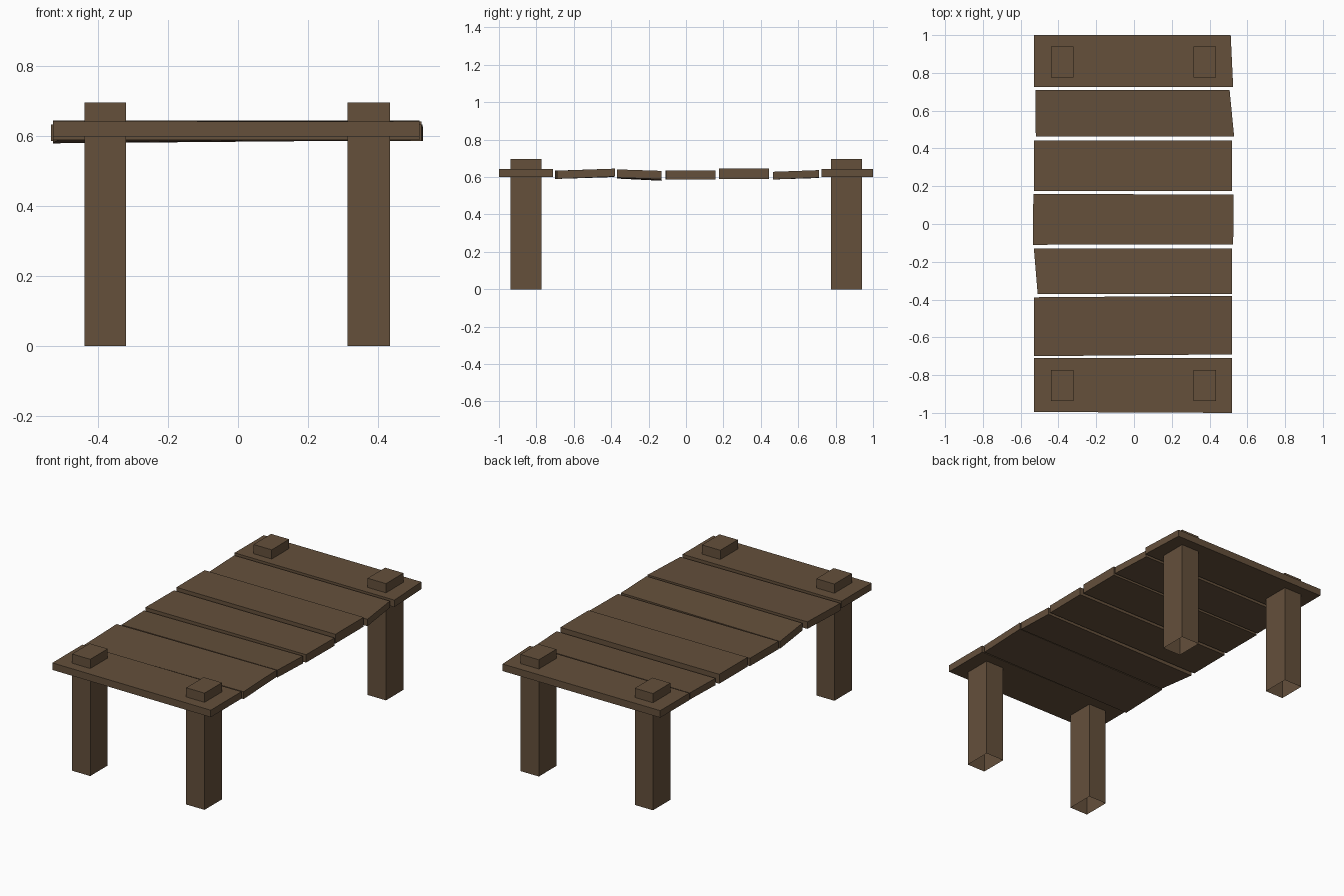
import bpy, bmesh

if "Cube" in bpy.data.objects:
    bpy.data.objects.remove(bpy.data.objects["Cube"])

wood = bpy.data.materials.new("dark brown wood")
wood.diffuse_color = (0.128, 0.080, 0.044, 1)
wood.use_nodes = True
wood.node_tree.nodes["Principled BSDF"].inputs["Base Color"].default_value = wood.diffuse_color


def make(name, verts, faces):
    me = bpy.data.meshes.new(name)
    me.from_pydata(verts, [], faces)
    me.materials.append(wood)
    bm = bmesh.new()
    bm.from_mesh(me)
    bmesh.ops.recalc_face_normals(bm, faces=bm.faces)
    bm.to_mesh(me)
    bm.free()
    ob = bpy.data.objects.new(name, me)
    bpy.context.collection.objects.link(ob)
    return ob


SIDES = [(0, 1, 5, 4), (1, 2, 6, 5), (2, 3, 7, 6), (3, 0, 4, 7)]
TOP, BOTTOM = (4, 5, 6, 7), (3, 2, 1, 0)


# Slightly crooked deck plank: front edge and back edge each have
# (x_left, x_right, y_left, y_right, z_bottom_left, z_bottom_right, thickness)
def plank(name, f, b):
    low = [(f[0], f[2], f[4]), (f[1], f[3], f[5]),
           (b[1], b[3], b[5]), (b[0], b[2], b[4])]
    thick = [f[6], f[6], b[6], b[6]]
    high = [(x, y, z + t) for (x, y, z), t in zip(low, thick)]
    make(name, low + high, SIDES + [TOP, BOTTOM])


planks = [
    ((-.53, .52, -.995, -1.0, .60, .60, .042), (-.53, .52, -.71, -.71, .60, .60, .042)),
    ((-.53, .52, -.70, -.69, .59, .59, .044), (-.53, .52, -.388, -.38, .60, .603, .042)),
    ((-.51, .52, -.37, -.37, .592, .597, .044), (-.53, .52, -.13, -.13, .58, .589, .044)),
    ((-.535, .525, -.11, -.108, .587, .587, .047), (-.533, .528, .158, .157, .587, .587, .047)),
    ((-.53, .52, .176, .176, .59, .59, .056), (-.53, .52, .443, .443, .59, .59, .056)),
    ((-.52, .53, .464, .464, .587, .587, .041), (-.522, .506, .71, .71, .595, .597, .04)),
    ((-.53, .525, .725, .725, .60, .60, .042), (-.53, .512, 1.0, 1.0, .60, .60, .042)),
]
for i, (f, b) in enumerate(planks):
    plank(f"deck_plank_{i + 1}", f, b)

# Corner posts poking through the end planks, open at the bottom
for yname, y0, y1 in (("front", -.937, -.772), ("back", .775, .94)):
    for xname, x0, x1 in (("left", -.44, -.32), ("right", .314, .435)):
        ring = [(x0, y0), (x1, y0), (x1, y1), (x0, y1)]
        make(f"{yname}_{xname}_post",
             [(x, y, z) for z in (0, .697) for x, y in ring], SIDES + [TOP])
